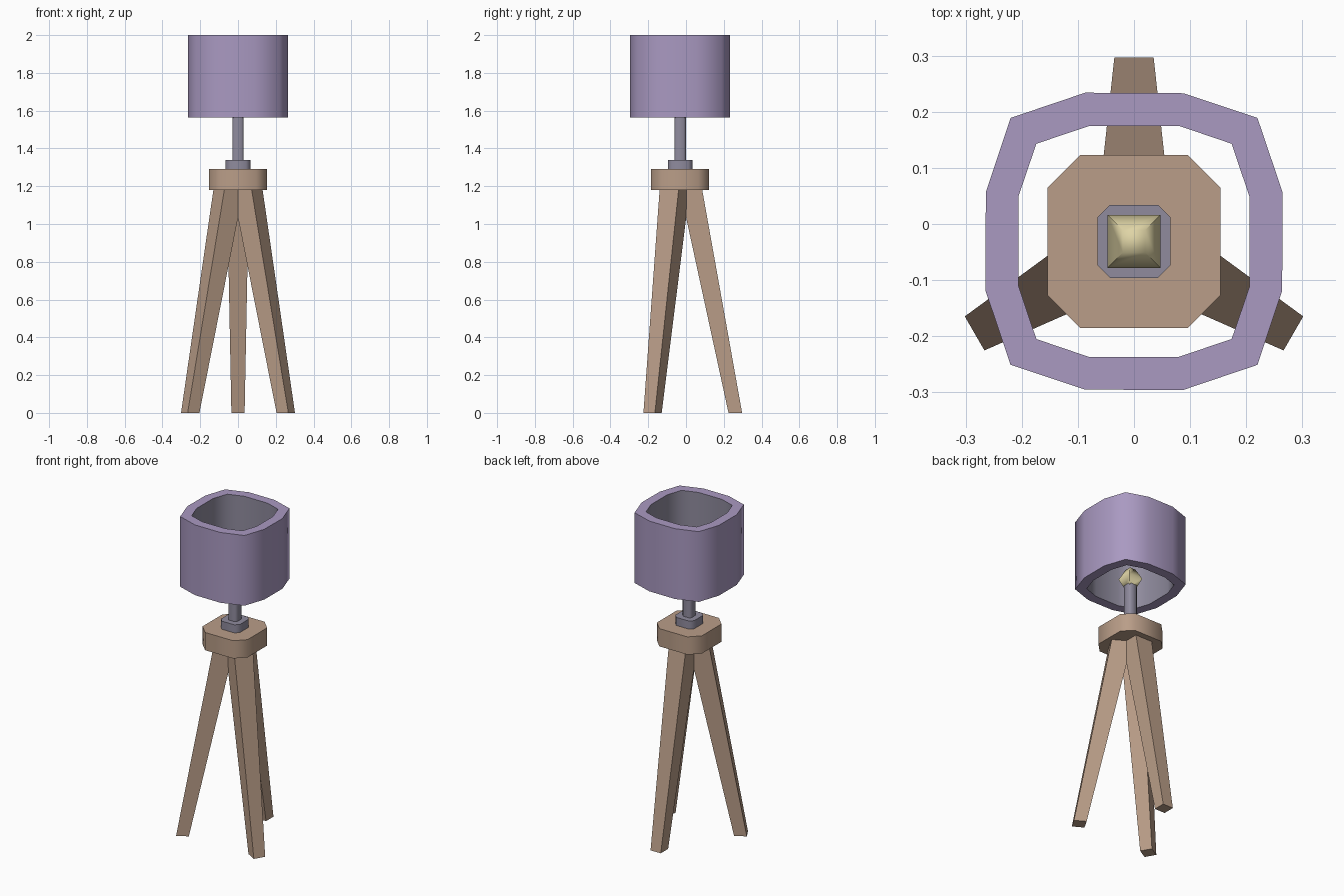
import bpy
import bmesh
from math import radians
from mathutils import Matrix, Vector

if "Cube" in bpy.data.objects:
    bpy.data.objects.remove(bpy.data.objects["Cube"])

AXIS = Vector((0, -0.031, 0))   # vertical axis of the lamp


def material(name, srgb):
    m = bpy.data.materials.new(name)
    colour = [(c / 255) ** 2.2 for c in srgb] + [1]
    m.diffuse_color = colour
    m.use_nodes = True
    m.node_tree.nodes["Principled BSDF"].inputs["Base Color"].default_value = colour
    return m


wood = material("warm wood", (184, 156, 135))
purple = material("lilac fabric", (168, 152, 192))
metal = material("grey metal", (142, 138, 156))
glow = material("pale yellow glass", (222, 211, 164))


def outline(quarter):
    """Turn the points of one quadrant into a closed outline with four-fold symmetry."""
    return [Matrix.Rotation(radians(90 * i), 2) @ Vector(p)
            for i in range(4) for p in quarter]


def chamfered(half, flat):
    return outline([(half, flat), (flat, half)])


def loft(name, sections, mats, closed=True, smooth=0, inner_rule=None):
    """Skin a stack of (outline, z) sections; closed caps the ends, else they join up."""
    bm = bmesh.new()
    rings = [[bm.verts.new((p.x, p.y, z)) for p in pts] for pts, z in sections]
    n = len(rings[0])
    pairs = list(zip(rings, rings[1:]))
    if closed:
        bm.faces.new(rings[0])
        bm.faces.new(rings[-1])
    else:
        pairs.append((rings[-1], rings[0]))
    for k, (a, b) in enumerate(pairs):
        for i in range(n):
            j = (i + 1) % n
            f = bm.faces.new((a[i], a[j], b[j], b[i]))
            f.material_index = int(k == inner_rule)
    bmesh.ops.recalc_face_normals(bm, faces=bm.faces[:])
    mesh = bpy.data.meshes.new(name)
    bm.to_mesh(mesh)
    bm.free()
    for m in mats:
        mesh.materials.append(m)
    ob = bpy.data.objects.new(name, mesh)
    bpy.context.collection.objects.link(ob)
    ob.location = AXIS
    if smooth:
        bpy.ops.object.select_all(action="DESELECT")
        ob.select_set(True)
        bpy.context.view_layer.objects.active = ob
        bpy.ops.object.shade_smooth_by_angle(angle=radians(smooth))
    return ob


# Three tapered legs meeting at the axis under the head
def leg_section(inner, outer, half):
    return [Vector(p) for p in
            ((-half, inner), (half, inner), (half, outer), (-half, outer))]


for name, turn in (("back_leg", 0), ("right_leg", 120), ("left_leg", 240)):
    leg = loft(name, [(leg_section(0.256, 0.328, 0.035), 0),
                      (leg_section(0, 0.117, 0.058), 1.18)], [wood])
    leg.rotation_euler.z = radians(turn)

# Wooden head, metal collar and pole
head = chamfered(0.154, 0.096)
loft("tripod_head", [(head, 1.18), (head, 1.29)], [wood], smooth=50)
collar = chamfered(0.065, 0.043)
loft("collar", [(collar, 1.29), (collar, 1.34)], [metal], smooth=50)
pole = chamfered(0.03, 0.02)
loft("pole", [(pole, 1.34), (pole, 1.57)], [metal], smooth=50)


# Faceted bulb with smooth shading
def square(h):
    return outline([(h, h)])


loft("bulb", [(square(0.023), 1.555), (square(0.047), 1.615),
              (square(0.02), 1.675)], [glow], smooth=80)

# Thick open shade with a grey lining
outer = outline([(0.265, 0.087), (0.22, 0.22), (0.088, 0.264)])
inner = outline([(0.206, 0.079), (0.174, 0.174), (0.08, 0.206)])
loft("shade", [(outer, 1.565), (outer, 2), (inner, 2), (inner, 1.565)],
     [purple, metal], closed=False, smooth=60, inner_rule=2)
